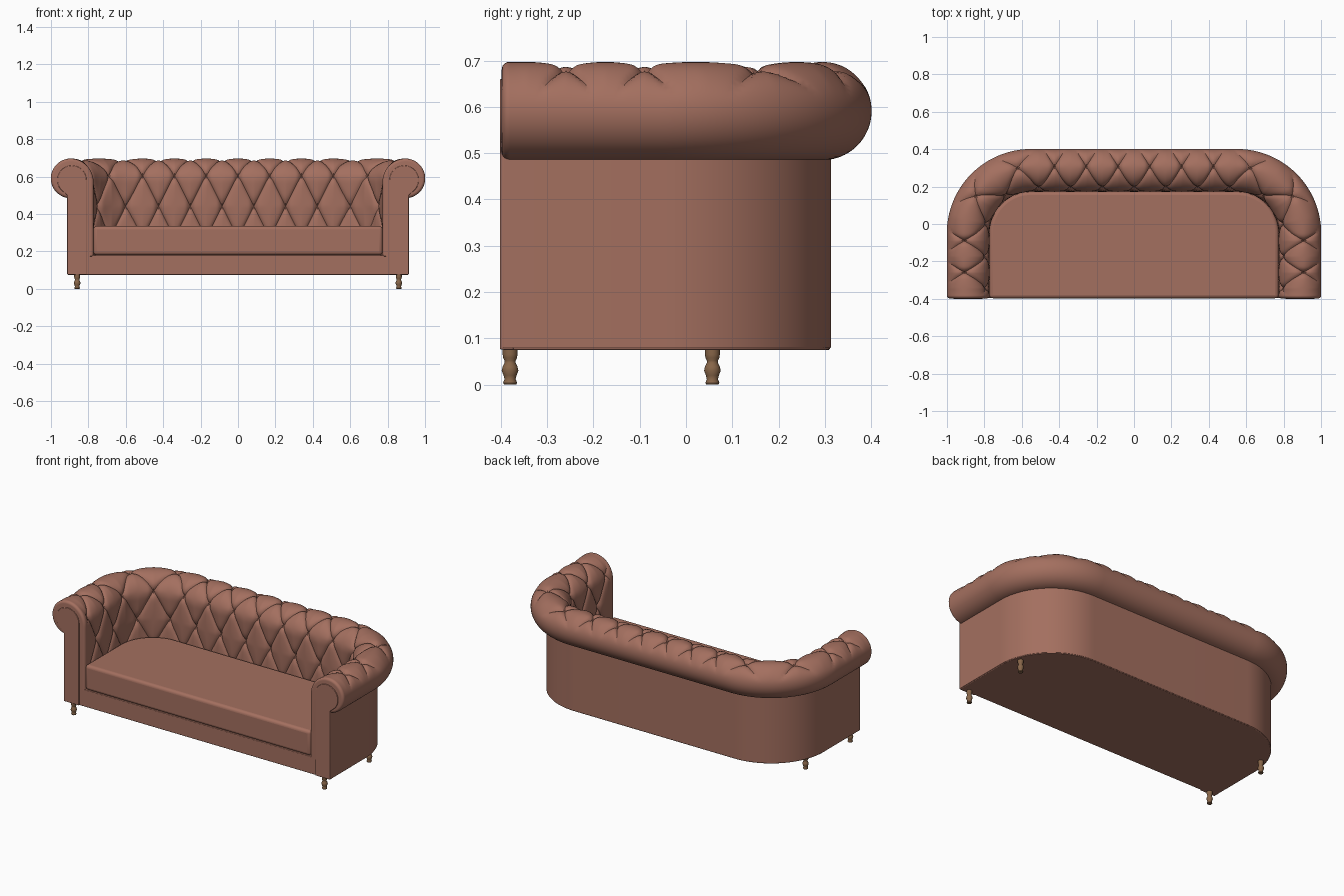
import bpy, bmesh, math
from mathutils import Vector

if "Cube" in bpy.data.objects:
    bpy.data.objects.remove(bpy.data.objects["Cube"])

CX, CY, IN = 0.55, -0.05, 0.222          # corner centre and inner corner radius
ARC = 0.22 * math.pi / 2
FRONT = -0.40
T = 0.17                                 # button spacing

def material(name, col):
    m = bpy.data.materials.new(name)
    m.diffuse_color = (*col, 1)
    m.use_nodes = True
    m.node_tree.nodes["Principled BSDF"].inputs["Base Color"].default_value = m.diffuse_color
    return m

leather = material("leather", (0.37, 0.16, 0.115))
wood = material("wood", (0.25, 0.135, 0.068))

def finish(name, bm, mat, bevel=0, angle=35):
    bmesh.ops.recalc_face_normals(bm, faces=bm.faces)
    me = bpy.data.meshes.new(name)
    bm.to_mesh(me)
    bm.free()
    ob = bpy.data.objects.new(name, me)
    bpy.context.collection.objects.link(ob)
    me.materials.append(mat)
    if bevel:
        mod = ob.modifiers.new("bevel", 'BEVEL')
        mod.width, mod.segments, mod.limit_method = bevel, 4, 'ANGLE'
        mod.angle_limit = math.radians(40)
    bpy.ops.object.select_all(action='DESELECT')
    ob.select_set(True)
    bpy.context.view_layer.objects.active = ob
    bpy.ops.object.shade_smooth_by_angle(angle=math.radians(angle))
    return ob

# U-shaped plan: u runs along the sofa, r is the offset from the corner centre
def plan(u, r):
    a, sg = abs(u), (1 if u >= 0 else -1)
    if a < CX:
        return (u, CY + r)
    if a < CX + ARC:
        t = (a - CX) / 0.22
        return (sg * (CX + r * math.sin(t)), CY + r * math.cos(t))
    return (sg * (CX + r), CY - (a - CX - ARC))

def u_at(y):
    return CX + ARC + CY - y

# joins rings into a closed solid; with heights given, quads split along the crease
def sweep(bm, rings, heights=None):
    vs = [[bm.verts.new(p) for p in ring] for ring in rings]
    n = len(vs[0])
    for k, (a, b) in enumerate(zip(vs, vs[1:])):
        for i in range(n):
            j = (i + 1) % n
            if heights:
                ha, hb = heights[k], heights[k + 1]
                d = ha[i] + hb[j] - ha[j] - hb[i]
                if abs(d) > 1e-6:
                    tris = (((a[i], a[j], b[j]), (a[i], b[j], b[i])) if d < 0 else
                            ((a[i], a[j], b[i]), (a[j], b[j], b[i])))
                    for t in tris:
                        bm.faces.new(t)
                    continue
            bm.faces.new((a[i], a[j], b[j], b[i]))
    bm.faces.new(vs[0])
    bm.faces.new(vs[-1][::-1])

def prism(name, pts, direction, mat, bevel):
    bm = bmesh.new()
    d = Vector(direction)
    sweep(bm, [[Vector(p) for p in pts], [Vector(p) + d for p in pts]])
    return finish(name, bm, mat, bevel)

def plan_us(front):
    us = [-u_at(front)] + [-CX - ARC + ARC * i / 32 for i in range(33)]
    return us + [-u for u in reversed(us)]

def plan_prism(name, r, front, z0, z1, bevel):
    return prism(name, [(*plan(u, r), z0) for u in plan_us(front)], (0, 0, z1 - z0),
                 leather, bevel)

# base and seat cushion
plan_prism("base", 0.361, FRONT + 0.005, 0.075, 0.181, 0.004)
plan_prism("seat_cushion", 0.223, FRONT + 0.003, 0.181, 0.336, 0.018)

# outer shell of back and arms
bm = bmesh.new()
sweep(bm, [[(*plan(u, r), z) for r, z in ((0.27, 0.079), (0.27, 0.56), (0.363, 0.56), (0.363, 0.079))]
           for u in plan_us(FRONT + 0.004)])
finish("outer_shell", bm, leather, 0.002)

# tufted inner back and rolled top: dense profile, resampled by length
dense = [(IN, 0.17 + 0.4 * i / 100) for i in range(100)]
for i in range(100):
    t = math.pi - math.pi / 2 * i / 100
    dense.append((0.345 + (0.345 - IN) * math.cos(t), 0.57 + 0.127 * math.sin(t)))
for i in range(201):
    t = math.radians(90 - 200 * i / 200)
    dense.append((0.345 + 0.106 * math.cos(t), 0.591 + 0.106 * math.sin(t)))
cum = [0]
for p, q in zip(dense, dense[1:]):
    cum.append(cum[-1] + math.dist(p, q))
s0 = next(c for c, p in zip(cum, dense) if p[1] >= 0.61)
ds = T / 14
prof, j = [], 0
for k in range(-math.floor(s0 / ds), math.floor((cum[-1] - s0) / ds) + 1):
    s = s0 + k * ds
    while j < len(cum) - 2 and cum[j + 1] < s:
        j += 1
    a, b = Vector(dense[j]), Vector(dense[j + 1])
    d = (b - a).normalized()
    prof.append((a.lerp(b, (s - cum[j]) / (cum[j + 1] - cum[j])), Vector((-d.y, d.x)), k * ds))

def fade(x, a, b):
    t = min(1, max(0, (b - x) / (b - a)))
    return t * t * (3 - 2 * t)

# buttons on a diamond lattice: soft pillows, thin creases, deeper button dimples
def tuft(u, s):
    a, b = u / T + s / (2 * T), u / T - s / (2 * T)
    da, db = (abs(v - round(v)) / 6.58 for v in (a, b))
    d, dn = min(da, db), math.hypot(da, db)
    h = 0.007 * math.exp(-d / 0.005) + 0.010 * max(0, 1 - d / 0.07) ** 2
    h += 0.012 * math.exp(-(dn / 0.02) ** 2)
    return -h * fade(s, 0.21, 0.295) * fade(abs(u), 1.17, 1.235)

LR = u_at(FRONT + 0.002)
ROUND = 0.016
du = T / 28
ul = [du * i for i in range(1, 400) if du * i < LR - ROUND - 0.001]
ul += [LR - ROUND + ROUND * math.sin(math.pi / 2 * i / 6) for i in range(7)]
ul = [-u for u in reversed(ul)] + [0] + ul
bm = bmesh.new()
rings, heights = [], []
for u in ul:
    t = max(0, abs(u) - (LR - ROUND))
    shrink = ROUND - math.sqrt(max(0, ROUND ** 2 - t * t))
    hs = [tuft(u, s) for p, n, s in prof]
    pts = [p + n * (h - shrink) for (p, n, s), h in zip(prof, hs)]
    rings.append([(*plan(u, q.x), q.y) for q in pts]
                 + [(*plan(u, 0.31), 0.49), (*plan(u, 0.31), 0.17)])
    heights.append(hs + [0, 0])
sweep(bm, rings, heights)
finish("tufted_back_and_arms", bm, leather)

# scroll-shaped arm front panels
for side, sg in (("left", -1), ("right", 1)):
    pts = [(0.81, 0.076), (0.81, 0.5)]
    for i in range(33):
        t = math.radians(180 - 225 * i / 32)
        pts.append((0.888 + 0.078 * math.cos(t), 0.582 + 0.078 * math.sin(t)))
    pts += [(0.912, 0.50), (0.912, 0.076)]
    prism(side + "_arm_front_panel", [(sg * x, FRONT - 0.002, z) for x, z in pts],
          (0, 0.03, 0), leather, 0.003)

# turned legs
leg = [(0.013, 0), (0.015, 0.004), (0.012, 0.012), (0.014, 0.02), (0.018, 0.03), (0.016, 0.039),
       (0.012, 0.047), (0.012, 0.052), (0.015, 0.058), (0.016, 0.065), (0.016, 0.08)]
for fb, y in (("front", -0.38), ("rear", 0.057)):
    for side, x in (("left", -0.86), ("right", 0.86)):
        bm = bmesh.new()
        sweep(bm, [[(x + r * math.cos(k * math.pi / 12), y + r * math.sin(k * math.pi / 12), z)
                    for k in range(24)] for r, z in leg])
        finish(f"{fb}_{side}_leg", bm, wood)
